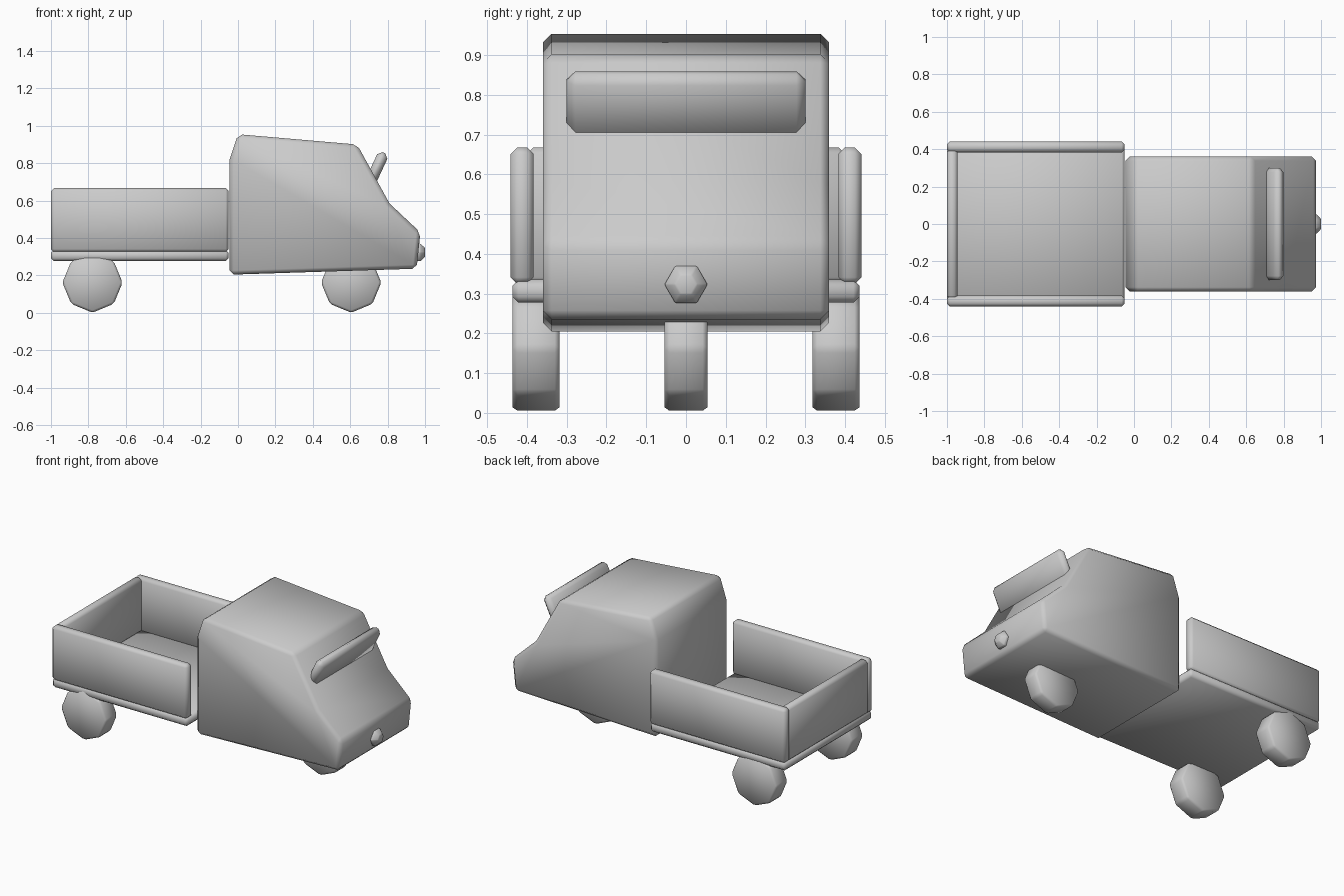
import bpy, bmesh
from math import radians, sin, cos, pi
from mathutils import Matrix

if "Cube" in bpy.data.objects:
    bpy.data.objects.remove(bpy.data.objects["Cube"])


def finish(name, bm, bevel, matrix=None):
    """Turn a bmesh into a softly chamfered, smooth-shaded object."""
    bmesh.ops.recalc_face_normals(bm, faces=bm.faces[:])
    mesh = bpy.data.meshes.new(name)
    bm.to_mesh(mesh)
    bm.free()
    obj = bpy.data.objects.new(name, mesh)
    bpy.context.collection.objects.link(obj)
    if matrix:
        obj.matrix_world = matrix
    mod = obj.modifiers.new("chamfer", 'BEVEL')
    mod.width = bevel
    mod.segments = 1
    mod.limit_method = 'ANGLE'
    mod.angle_limit = radians(30)
    bpy.ops.object.select_all(action='DESELECT')
    obj.select_set(True)
    bpy.context.view_layer.objects.active = obj
    bpy.ops.object.modifier_apply(modifier=mod.name)
    bpy.ops.object.shade_smooth_by_angle(angle=radians(60))
    return obj


def box(name, x, y, z, bevel, matrix=None):
    """Box from (min, max) ranges."""
    bm = bmesh.new()
    bmesh.ops.create_cube(bm, size=1)
    for v in bm.verts:
        v.co = [r[0] + (c + 0.5) * (r[1] - r[0]) for r, c in zip((x, y, z), v.co)]
    return finish(name, bm, bevel, matrix)


def prism(name, profile, y0, y1, bevel):
    """Extrude an xz profile from y0 to y1."""
    bm = bmesh.new()
    face = bm.faces.new([bm.verts.new((x, y0, z)) for x, z in profile])
    ext = bmesh.ops.extrude_face_region(bm, geom=[face])["geom"]
    for v in ext:
        if isinstance(v, bmesh.types.BMVert):
            v.co.y = y1
    return finish(name, bm, bevel)


def wheel(name, x, y, width):
    """Eight-sided wheel standing on a corner."""
    profile = [(x + 0.161 * cos(i * pi / 4), 0.162 + 0.161 * sin(i * pi / 4)) for i in range(8)]
    return prism(name, profile, y - width / 2, y + width / 2, 0.012)


# Cab
prism("cab", [(-0.045, 0.204), (-0.045, 0.82), (0.0, 0.955), (0.637, 0.9),
              (0.81, 0.585), (0.975, 0.43), (0.955, 0.236)], -0.36, 0.36, 0.022)

# Windscreen visor, tilted forward
tilt = Matrix.Translation((0.743, 0, 0.775)) @ Matrix.Rotation(radians(25), 4, 'Y')
box("visor", (-0.03, 0.03), (-0.3, 0.3), (-0.089, 0.089), 0.022, tilt)

# Single headlight
bm = bmesh.new()
bmesh.ops.create_cone(bm, cap_ends=True, segments=6, radius1=0.054, radius2=0.028, depth=0.025)
bmesh.ops.rotate(bm, verts=bm.verts, matrix=Matrix.Rotation(radians(90), 3, 'Y'))
back = [f for f in bm.faces if f.normal.x < -0.9]
ext = bmesh.ops.extrude_face_region(bm, geom=back)["geom"]
bmesh.ops.delete(bm, geom=back, context='FACES')
for v in ext:
    if isinstance(v, bmesh.types.BMVert):
        v.co.x -= 0.025
finish("headlight", bm, 0.003, Matrix.Translation((0.9875, 0, 0.323)))

# Cargo bed, open towards the cab
box("bed_floor", (-1, -0.05), (-0.436, 0.436), (0.277, 0.335), 0.015)
box("tailgate", (-1, -0.943), (-0.4, 0.4), (0.325, 0.667), 0.016)
for side, s in (("right", -1), ("left", 1)):
    box("bed_wall_" + side, (-1, -0.05), sorted((s * 0.383, s * 0.441)), (0.325, 0.667), 0.016)
    wheel("rear_wheel_" + side, -0.778, s * 0.377, 0.118)

# Front wheel
wheel("front_wheel", 0.605, 0, 0.108)
